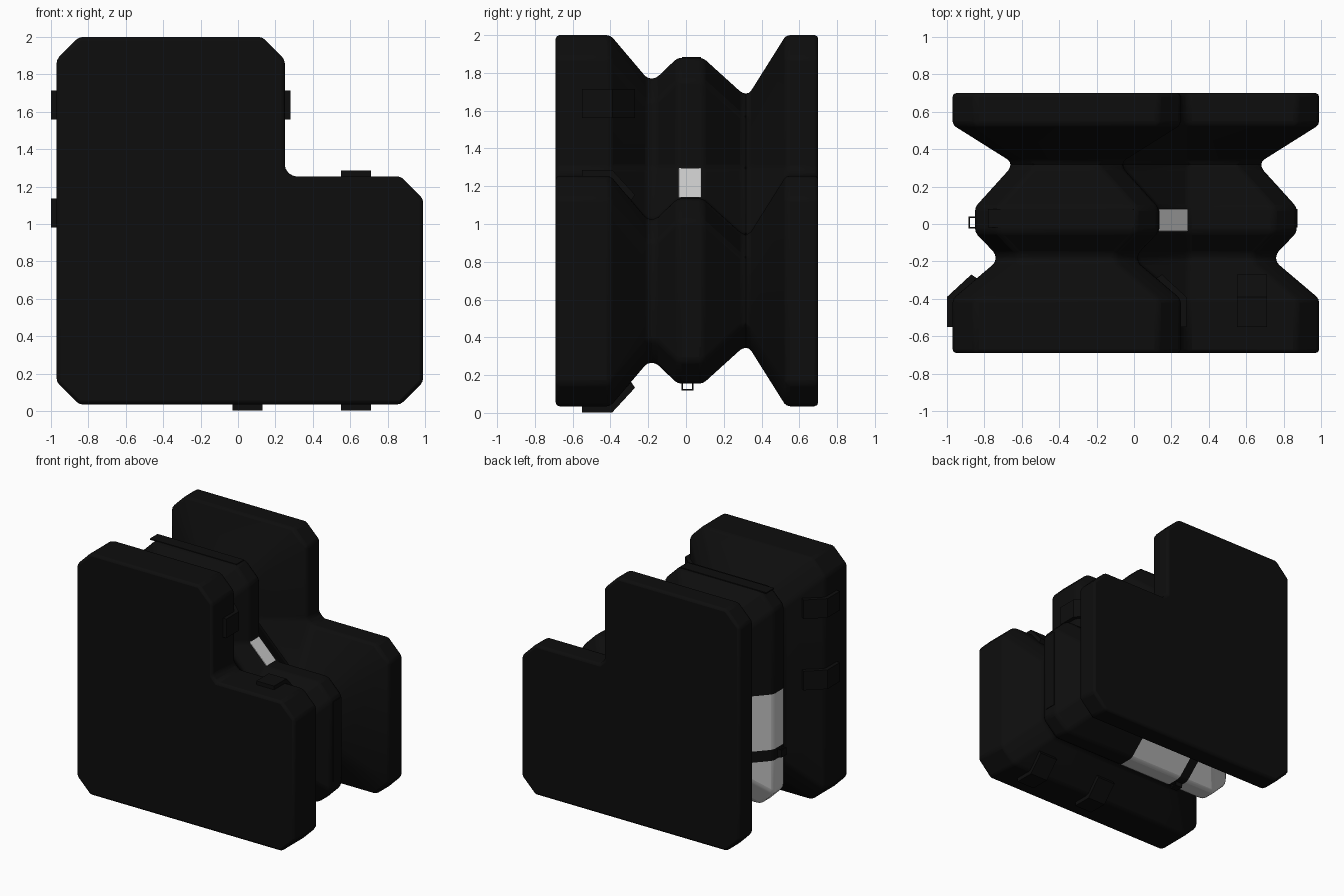
import bpy, bmesh, math
from mathutils import Vector

if "Cube" in bpy.data.objects:
    bpy.data.objects.remove(bpy.data.objects["Cube"])


def material(name, rgb):
    m = bpy.data.materials.new(name)
    m.diffuse_color = (*rgb, 1)
    m.use_nodes = True
    m.node_tree.nodes["Principled BSDF"].inputs["Base Color"].default_value = m.diffuse_color
    return m


BLACK = material("black", (0.004, 0.004, 0.004))
SILVER = material("silver", (0.6, 0.6, 0.6))


def finish(name, bm, mats, bevel=0.0):
    bmesh.ops.recalc_face_normals(bm, faces=bm.faces)
    me = bpy.data.meshes.new(name)
    bm.to_mesh(me)
    bm.free()
    ob = bpy.data.objects.new(name, me)
    bpy.context.collection.objects.link(ob)
    for m in mats:
        me.materials.append(m)
    if bevel:
        mod = ob.modifiers.new("soft_edges", 'BEVEL')
        mod.width, mod.segments = bevel, 2
        mod.limit_method, mod.angle_limit = 'ANGLE', math.radians(25)
        mod.use_clamp_overlap = False
    return ob


def prism(name, pts, shift, mat=BLACK, bevel=0.0):
    """Closed 3D outline extruded along a vector."""
    bm = bmesh.new()
    a = [bm.verts.new(p) for p in pts]
    b = [bm.verts.new(Vector(p) + Vector(shift)) for p in pts]
    bm.faces.new(a)
    bm.faces.new(b[::-1])
    n = len(pts)
    for i in range(n):
        bm.faces.new((a[i], b[i], b[(i + 1) % n], a[(i + 1) % n]))
    return finish(name, bm, [mat], bevel)


def outline(d):
    """Chamfered L outline in x, z, inset by d."""
    l, r, b, s, q, t = -.97 + d, .99 - d, .035 + d, 1.255 - d, .25 - d, 2 - d
    c, k = .12, .04 + d
    return [(l + c, b), (-.46, b), (-.38, b), (.10, b), (r - c, b), (r, b + c),
            (r, s - c), (r - c, s), (q + k, s), (q, s + k), (q, t - c), (q - c, t),
            (l + c, t), (l, t - c), (l, 1.08), (l, .63), (l, .54), (l, b + c)]


# Main body: two slabs with a ridge between two grooves, as depth and inset
depths = [(-.69, 0), (-.40, 0), (-.205, .23), (-.16, .23), (-.045, .12),
          (.09, .12), (.30, .31), (.335, .31), (.53, 0), (.70, 0)]
bm = bmesh.new()
rings = [[bm.verts.new((x, y, z)) for x, z in outline(d)] for y, d in depths]
bm.faces.new(rings[0])
bm.faces.new(rings[-1][::-1])
n = len(rings[0])
for j in range(len(rings) - 1):
    for i in range(n):
        k = (i + 1) % n
        f = bm.faces.new((rings[j][i], rings[j + 1][i], rings[j + 1][k], rings[j][k]))
        # silver panels wrap the lower left part of the ridge
        if j in (3, 4, 5) and i in (0, 2, 14, 16, 17):
            f.material_index = 1
body = finish("body", bm, [BLACK, SILVER], 0.02)
bpy.context.view_layer.objects.active = body
body.select_set(True)
bpy.ops.object.shade_smooth_by_angle(angle=math.radians(30))

# Bent latch plates on the edge of the front slab
plate = [(-.55, -.01), (-.55, .03), (-.39, .03), (-.27, -.10), (-.29, -.13), (-.41, -.01)]


def latch(name, axis, face, sign, start):
    if axis == 'x':
        prism(name, [(face + sign * h, y, start) for y, h in plate], (0, 0, .155))
    else:
        prism(name, [(start, y, face + sign * h) for y, h in plate], (.16, 0, 0))


latch("latch_right", 'x', .25, 1, 1.56)
latch("latch_left_upper", 'x', -.97, -1, 1.56)
latch("latch_left_lower", 'x', -.97, -1, .98)
latch("latch_step", 'z', 1.255, 1, .55)
latch("latch_bottom_left", 'z', .033, -1, -.03)
latch("latch_bottom_right", 'z', .033, -1, .55)

# Silver plate across the inner corner
prism("corner_plate", [(.13, -.04, 1.30), (.29, -.04, 1.14), (.275, -.04, 1.125),
                       (.115, -.04, 1.285)], (0, .12, 0), SILVER, 0.006)

# Thin strips on the crown of the ridge
prism("top_strip", [(-.78, -.02, 1.875), (0, -.02, 1.875), (0, .08, 1.875), (-.78, .08, 1.875)],
      (0, 0, .009))
prism("right_strip", [(.865, -.02, .35), (.865, .08, .35), (.865, .08, 1.0), (.865, -.02, 1.0)],
      (.009, 0, 0))

# Small strap loops under the ridge and on its left side
loop = [(-.025, -.01), (-.025, .036), (.04, .036), (.04, -.01),
        (.032, -.01), (.032, .028), (-.017, .028), (-.017, -.01)]
prism("bottom_loop", [(-.45, y, .155 - h) for y, h in loop], (.06, 0, 0))
prism("left_loop", [(-.85 - h, y, .555) for y, h in loop], (0, 0, .06))
